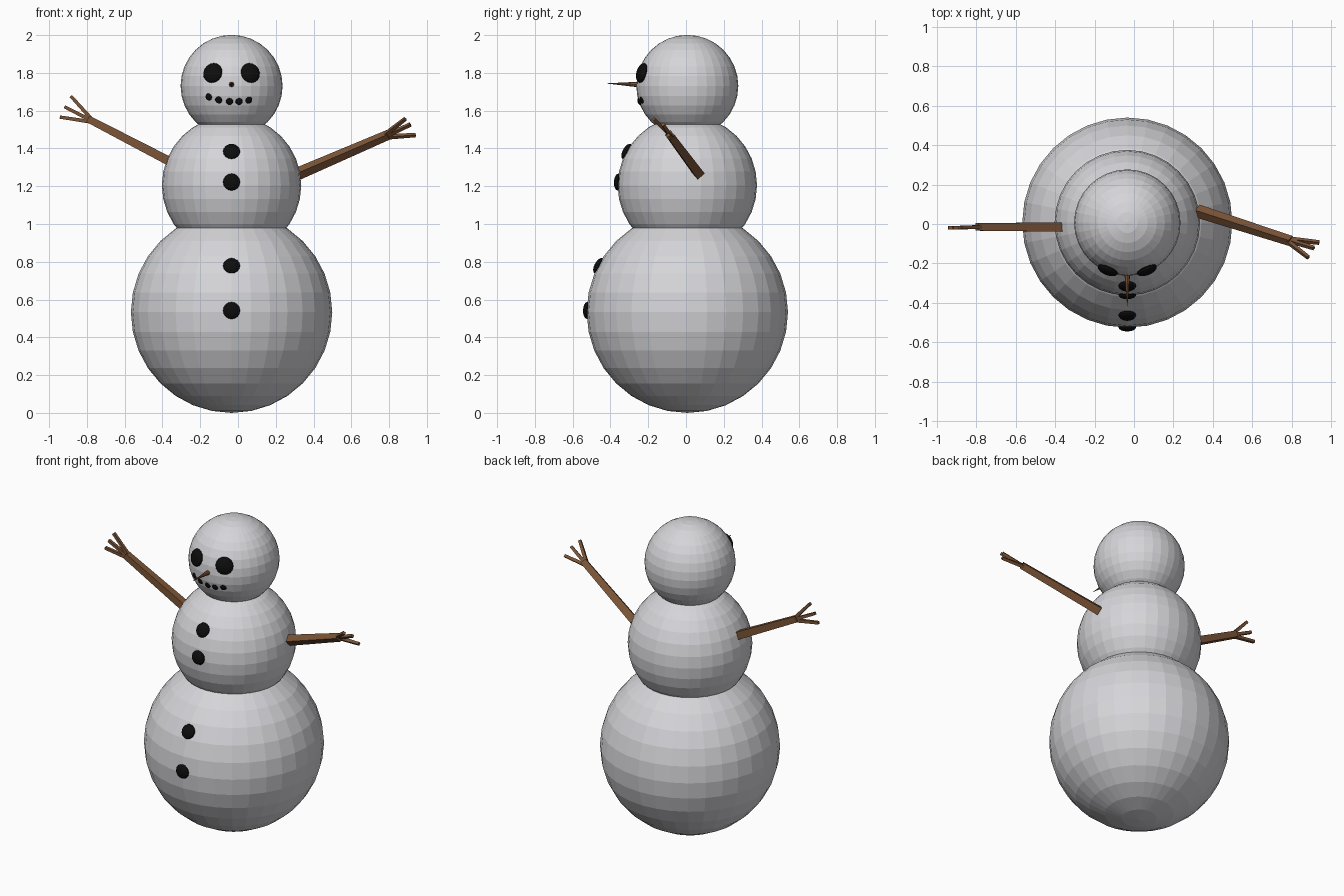
import bpy, bmesh, math
from mathutils import Vector, Matrix

if "Cube" in bpy.data.objects:
    bpy.data.objects.remove(bpy.data.objects["Cube"])


def material(name, rgb):
    m = bpy.data.materials.new(name)
    m.diffuse_color = (*rgb, 1)
    m.use_nodes = True
    m.node_tree.nodes["Principled BSDF"].inputs["Base Color"].default_value = m.diffuse_color
    return m


SNOW = material("snow_white", (0.67, 0.67, 0.70))
COAL = material("coal_black", (0.004, 0.004, 0.004))
WOOD = material("twig_brown", (0.20, 0.09, 0.038))

CX, CY = -0.034, 0.007
HEAD = (Vector((CX, CY, 1.731)), 0.27)
CHEST = (Vector((CX, CY, 1.205)), 0.369)
BASE = (Vector((CX, CY, 0.533)), 0.533)


def finish(bm, name, mat):
    me = bpy.data.meshes.new(name)
    bm.to_mesh(me)
    bm.free()
    me.materials.append(mat)
    ob = bpy.data.objects.new(name, me)
    bpy.context.collection.objects.link(ob)
    return ob


def snowball(name, ball):
    bm = bmesh.new()
    bmesh.ops.create_uvsphere(bm, u_segments=32, v_segments=16, radius=ball[1],
                              matrix=Matrix.Translation(ball[0]))
    finish(bm, name, SNOW)


def coal(name, ball, x, z, radius, depth):
    """Flattened lump lying on the front of a snowball at front-view (x, z)."""
    c, r = ball
    dx, dz = x - c.x, z - c.z
    n = Vector((dx, -math.sqrt(r * r - dx * dx - dz * dz), dz))
    mat = (Matrix.Translation(c + n * 0.995) @ n.to_track_quat('Z', 'Y').to_matrix().to_4x4()
           @ Matrix.Diagonal((radius, radius, depth, 1)))
    bm = bmesh.new()
    bmesh.ops.create_uvsphere(bm, u_segments=16, v_segments=8, radius=1, matrix=mat)
    finish(bm, name, COAL)


def stick(bm, a, b, up, w0, w1):
    """Square, tapering stick from a to b."""
    a, b = Vector(a), Vector(b)
    d = (b - a).normalized()
    side = d.cross(Vector(up)).normalized()
    top = side.cross(d)
    rings = [[bm.verts.new(p + side * (w * sx / 2) + top * (w * sy / 2))
              for sx, sy in ((-1, -1), (1, -1), (1, 1), (-1, 1))]
             for p, w in ((a, w0), (b, w1))]
    bm.faces.new(rings[0])
    bm.faces.new(rings[1][::-1])
    for i in range(4):
        j = (i + 1) % 4
        bm.faces.new((rings[0][i], rings[0][j], rings[1][j], rings[1][i]))


def arm(name, a, b, up, tips):
    bm = bmesh.new()
    stick(bm, a, b, up, 0.048, 0.038)
    a, b, up = Vector(a), Vector(b), Vector(up).normalized()
    back = b - (b - a).normalized() * 0.015
    for tip, k in zip(tips, (-1, 0, 1)):
        stick(bm, back + up * (0.009 * k), tip, up, 0.02, 0.017)
    bmesh.ops.recalc_face_normals(bm, faces=bm.faces)
    finish(bm, name, WOOD)


# Body
snowball("base_ball", BASE)
snowball("chest_ball", CHEST)
snowball("head_ball", HEAD)

# Face
for i, s in enumerate((-1, 1)):
    coal(f"eye_{i}", HEAD, CX + 0.1 * s, 1.80, 0.054, 0.024)
for i, (x, z) in enumerate(((-0.156, 1.672), (-0.103, 1.656), (-0.045, 1.648),
                            (0.006, 1.648), (0.058, 1.655))):
    coal(f"mouth_{i}", HEAD, x, z, 0.019, 0.008)

# Nose, pointing forward
bm = bmesh.new()
bmesh.ops.create_cone(bm, cap_ends=True, segments=8, radius1=0.016, radius2=0.001, depth=0.18,
                      matrix=Matrix.Translation((CX, -0.325, 1.741))
                      @ Matrix.Rotation(math.radians(88), 4, 'X'))
finish(bm, "nose", WOOD)

# Buttons
for i, (ball, z) in enumerate(((CHEST, 1.385), (CHEST, 1.222), (BASE, 0.78), (BASE, 0.542))):
    coal(f"button_{i}", ball, CX, z, 0.045, 0.022)

# Twig arms
arm("left_arm", (-0.355, -0.015, 1.328), (-0.795, -0.015, 1.557), (0.46, 0, 0.89),
    ((-0.943, -0.02, 1.566), (-0.919, -0.02, 1.621), (-0.885, -0.018, 1.677)))
arm("right_arm", (0.322, 0.066, 1.268), (0.795, -0.086, 1.472), (-0.47, -0.59, 0.65),
    ((0.94, -0.094, 1.471), (0.913, -0.122, 1.527), (0.885, -0.17, 1.556)))
